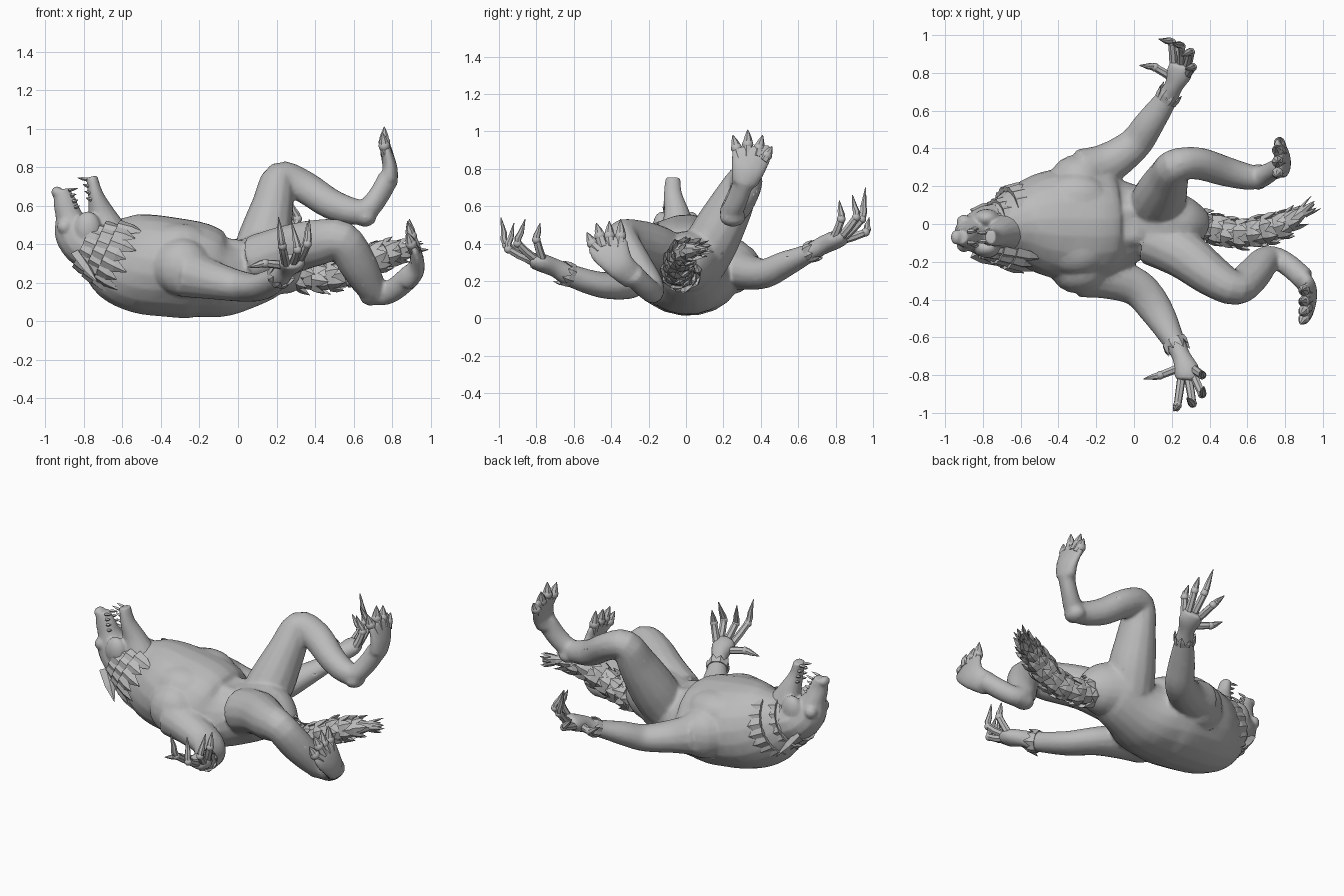
import bpy
import bmesh
from math import cos, sin, pi, radians
from mathutils import Vector, Matrix

# All part coordinates below are in hundredths of a unit
UNIT = 0.01
X, Y, Z = Vector((1, 0, 0)), Vector((0, 1, 0)), Vector((0, 0, 1))

cube = bpy.data.objects.get("Cube")
if cube:
    bpy.data.objects.remove(cube, do_unlink=True)

GREY = (0.5, 0.5, 0.5, 1)
fur = bpy.data.materials.new("grey fur")
fur.use_nodes = True
fur.diffuse_color = GREY
fur.node_tree.nodes["Principled BSDF"].inputs["Base Color"].default_value = GREY


def spline(rows, steps):
    """Smooth curve through rows of x, y, z, half width, half height."""
    rows = [Vector(row) for row in rows]
    last = len(rows) - 1
    result = []
    for i in range(last):
        a, b, c, d = (rows[min(max(k, 0), last)] for k in (i - 1, i, i + 1, i + 2))
        for s in range(steps):
            t = s / steps
            result.append(b + (c - a) * t / 2 + (a * 2 - b * 5 + c * 4 - d) * t * t / 2
                          + (b * 3 - a - c * 3 + d) * t ** 3 / 2)
    return result + [rows[last]]


def frames(rows, steps, ref):
    """Centre, direction, side, up, width and height along the curve."""
    pts = spline(rows, steps)
    up = Vector(ref)
    result = []
    for i, p in enumerate(pts):
        ahead, behind = pts[min(i + 1, len(pts) - 1)], pts[max(i - 1, 0)]
        along = (Vector(ahead[:3]) - Vector(behind[:3])).normalized()
        up = (up - along * up.dot(along)).normalized()
        result.append((Vector(p[:3]), along, along.cross(up), up, p[3], p[4]))
    return result


def loft(bm, rows, ref=Z, sides=14, steps=4):
    """Closed tube of elliptical sections."""
    rings = []
    for centre, _, side, up, w, h in frames(rows, steps, ref):
        ring = []
        for k in range(sides):
            a = 2 * pi * k / sides
            ring.append(bm.verts.new((centre + side * cos(a) * w + up * sin(a) * h) * UNIT))
        rings.append(ring)
    for lower, upper in zip(rings, rings[1:]):
        for k in range(sides):
            n = (k + 1) % sides
            bm.faces.new((lower[k], lower[n], upper[n], upper[k]))
    bm.faces.new(rings[0])
    bm.faces.new(rings[-1])


def ball(bm, centre, radii):
    matrix = Matrix.Translation(Vector(centre) * UNIT) @ Matrix.Diagonal((*(Vector(radii) * UNIT), 1))
    bmesh.ops.create_uvsphere(bm, u_segments=16, v_segments=10, radius=1, matrix=matrix)


def tuft(bm, base, tip, width, normal, thick=0.4):
    """Flat pointed lock of fur, claw or tooth."""
    mid = base.lerp(tip, 0.5)
    loft(bm, [(*base, width, width * thick), (*mid, width * 0.8, width * thick),
              (*tip, 0.1, 0.1)], normal, sides=4, steps=1)


def fur_ring(bm, centre, along, side, up, w, h, count, length, flare, gap=0.0, turn=0.0):
    """Collar of tufts around an axis, with an opening on the up side."""
    for k in range(count):
        a = gap + (2 * pi - 2 * gap) * (k + 0.5) / count + turn
        out = up * cos(a) * h + side * sin(a) * w
        normal = out.normalized()
        reach = length * (1.0 if k % 2 else 0.78)
        width = pi * (w + h) / 2 / count * 1.25
        tuft(bm, centre + out * 0.93, centre + out + along * reach + normal * flare, width, normal)


def finish(name, bm, voxel=0.0, smooth=True):
    bmesh.ops.recalc_face_normals(bm, faces=bm.faces)
    mesh = bpy.data.meshes.new(name)
    bm.to_mesh(mesh)
    bm.free()
    mesh.materials.append(fur)
    obj = bpy.data.objects.new(name, mesh)
    bpy.context.collection.objects.link(obj)
    if smooth:
        bpy.ops.object.select_all(action="DESELECT")
        obj.select_set(True)
        bpy.context.view_layer.objects.active = obj
        bpy.ops.object.shade_smooth_by_angle(angle=radians(35))
    if voxel:
        # Fuse overlapping muscles into one skin, then thin it out
        skin = obj.modifiers.new("fuse", "REMESH")
        skin.mode = "VOXEL"
        skin.voxel_size = voxel
        skin.use_smooth_shade = True
        relax = obj.modifiers.new("relax", "SMOOTH")
        relax.factor = 0.5
        relax.iterations = 4
        obj.modifiers.new("thin", "DECIMATE").ratio = 0.25
    return obj


# Body: torso, chest, shoulders, arms and legs fused together
body = bmesh.new()
loft(body, [(-74, -4, 40, 12, 14), (-63, -1, 34, 20, 23), (-50, 0, 30, 27, 26), (-35, 0, 28, 30, 26),
            (-20, 0, 26, 30, 25), (-8, 0, 23, 25, 21), (5, 1, 25, 19, 18), (18, 1, 30, 18, 17),
            (30, 0, 28, 13, 14), (38, -1, 26, 7, 7)], sides=20)
for s in (-1, 1):
    ball(body, (-31, s * 13, 40), (18, 14, 11))
    ball(body, (-29, s * 25, 28), (15, 12, 15))
    ball(body, (-5, s * 6, 36), (13, 7, 7))
left_arm = [(-27, 27, 28, 13, 13), (-14, 32, 25, 11, 10), (0, 42, 24, 9, 8), (8, 53, 29, 8, 7),
            (17, 66, 35, 6, 5), (21, 73, 39, 5, 5), (24, 80, 42, 7, 5), (25, 85, 44, 6, 4)]
right_arm = [(-27, -26, 25, 13, 13), (-12, -29, 21, 11, 10), (2, -34, 18, 10, 8), (12, -46, 18, 9, 7),
             (21, -62, 23, 6, 6), (25, -70, 27, 5, 5), (28, -78, 30, 7, 5), (28, -83, 31, 6, 4)]
left_leg = [(10, 8, 30, 14, 14), (14, 15, 43, 14, 14), (18, 24, 60, 12, 11), (22, 31, 74, 9, 9),
            (34, 32, 70, 8, 9), (48, 28, 61, 8, 8), (60, 25, 57, 7, 7), (67, 25, 58, 6, 6),
            (73, 28, 65, 6, 5), (78, 31, 74, 6, 5)]
right_leg = [(10, -8, 31, 14, 14), (26, -16, 37, 13, 13), (42, -28, 41, 11, 12), (54, -34, 42, 9, 10),
             (62, -28, 30, 9, 10), (69, -20, 18, 8, 8), (75, -18, 14, 6, 6), (82, -22, 17, 6, 6),
             (90, -29, 24, 6, 6)]
loft(body, left_arm)
loft(body, right_arm)
loft(body, left_leg, X)
loft(body, right_leg)
# Broad paws with flat soles
loft(body, [(78, 31, 72, 7, 5), (79, 33, 79, 9, 4), (77, 35, 88, 11, 3), (76, 35, 92, 10, 2)], X)
loft(body, [(88, -28, 22, 7, 5), (93, -35, 28, 8, 4), (92, -41, 37, 11, 3), (90, -43, 42, 10, 2)], X)
# Angular heels
ball(body, (66, 25, 54), (6, 7, 5))
ball(body, (69, -18, 13), (6, 6, 5))
finish("body", body, voxel=0.012)

# Head: skull and raised muzzle, with the lower jaw wide open
head = bmesh.new()
loft(head, [(-66, -3, 36, 15, 15), (-78, -4, 40, 13, 14), (-85, -5, 47, 11, 10), (-88, -6, 55, 7, 7),
            (-90, -7, 62, 6, 5), (-92, -7, 68, 4, 4)], Y)
loft(head, [(-68, -4, 46, 11, 10), (-71, -5, 56, 7, 7), (-74, -7, 66, 4, 5), (-76, -7, 75, 3, 4)], Y)
ball(head, (-94, -7, 67), (3, 4, 3))
for s in (-1, 1):
    ball(head, (-90, -5 + s * 6, 49), (4, 4, 4))
    ball(head, (-78, -5 + s * 8, 48), (7, 5, 9))
finish("head", head, voxel=0.008)

# Teeth along both jaws
teeth = bmesh.new()
for s in (-1, 1):
    for k in range(4):
        size = 5 if k == 3 else 3
        upper = Vector((-85 - k, -7 + s * (4.5 - k * 0.5), 59 + k * 3))
        lower = Vector((-76 - k * 0.8, -7 + s * (3.5 - k * 0.4), 63 + k * 3.5))
        tuft(teeth, upper, upper + Vector((size, 0, 1)), 1, Y, 1)
        tuft(teeth, lower, lower + Vector((-size, 0, 1)), 1, Y, 1)
finish("teeth", teeth, smooth=False)

# Swept-back ears
ears = bmesh.new()
for s in (-1, 1):
    tuft(ears, Vector((-84, -5 + s * 10, 36)), Vector((-73, -5 + s * 17, 20)), 4, Vector((1, s, 0)))
finish("ears", ears, smooth=False)

# Mane: layered collars of tufts, open at the throat
mane = bmesh.new()
axis = Vector((0.9, 0, -0.4)).normalized()
rise = Y.cross(axis) * -1
for centre, w, h, count, length in (((-68, -2, 37), 22, 20, 18, 14), ((-74, -4, 39), 17, 17, 16, 14),
                                    ((-80, -5, 41), 13, 14, 14, 12)):
    fur_ring(mane, Vector(centre), axis, Y, rise, w, h, count, length, 2, gap=0.6)
finish("mane", mane, smooth=False)

# Tail: tapered core wrapped in overlapping tufts
tail = bmesh.new()
tail_rows = [(26, 0, 28, 9, 9), (40, -2, 23, 7, 7), (55, -5, 25, 7, 7), (70, -3, 32, 7, 7),
             (82, 1, 36, 5, 5), (95, 11, 37, 1, 1)]
loft(tail, tail_rows, sides=8)
for i, frame in enumerate(frames(tail_rows, 2, Z)[1:-1]):
    fur_ring(tail, *frame, count=7, length=9, flare=1.5, turn=i * 0.4)
finish("tail", tail, smooth=False)


def digits(name, chains, thickness, ref):
    """Bent fingers or toes, each ending in a claw."""
    bm = bmesh.new()
    for chain in chains:
        base, knuckle, tip = (Vector(p) for p in chain)
        joint = knuckle.lerp(tip, 0.45)
        loft(bm, [(*base, thickness, thickness), (*knuckle, thickness * 0.9, thickness * 0.9),
                  (*joint, thickness * 0.7, thickness * 0.7), (*tip, 0.2, 0.2)], ref, sides=7, steps=2)
        ball(bm, knuckle, Vector((1, 1, 1)) * thickness)
    finish(name, bm)


digits("left_fingers", [((28, 79, 43), (31, 83, 53), (27, 82, 63)), ((28, 83, 44), (30, 91, 54), (25, 89, 66)),
                        ((25, 85, 44), (25, 94, 53), (20, 96, 70)), ((21, 84, 42), (20, 96, 46), (13, 98, 54)),
                        ((21, 77, 40), (11, 83, 41), (3, 84, 46))], 2.3, X)
digits("right_fingers", [((32, -77, 32), (36, -80, 42), (36, -78, 51)), ((32, -81, 32), (36, -90, 40), (37, -86, 53)),
                         ((29, -83, 31), (31, -95, 37), (28, -92, 51)), ((25, -82, 30), (23, -96, 39), (21, -99, 54)),
                         ((24, -76, 29), (14, -80, 30), (5, -82, 28))], 2.3, X)
digits("left_toes", [((78, 29, 85), (76, 27, 91), (75, 25, 98)), ((78, 33, 86), (76, 33, 93), (76, 33, 101)),
                     ((78, 38, 86), (76, 39, 91), (75, 41, 98)), ((78, 41, 84), (77, 43, 87), (77, 46, 92))], 3, X)
digits("right_toes", [((92, -36, 37), (90, -35, 44), (89, -35, 53)), ((92, -40, 38), (90, -41, 44), (88, -41, 52)),
                      ((92, -44, 38), (90, -46, 44), (88, -48, 51)), ((92, -46, 36), (90, -50, 40), (88, -53, 46))], 3, X)

# Loose fur at the wrists
cuffs = bmesh.new()
for rows in (left_arm, right_arm):
    fur_ring(cuffs, *frames(rows, 1, Z)[4], count=8, length=7, flare=0.5)
finish("wrist_fur", cuffs, smooth=False)
